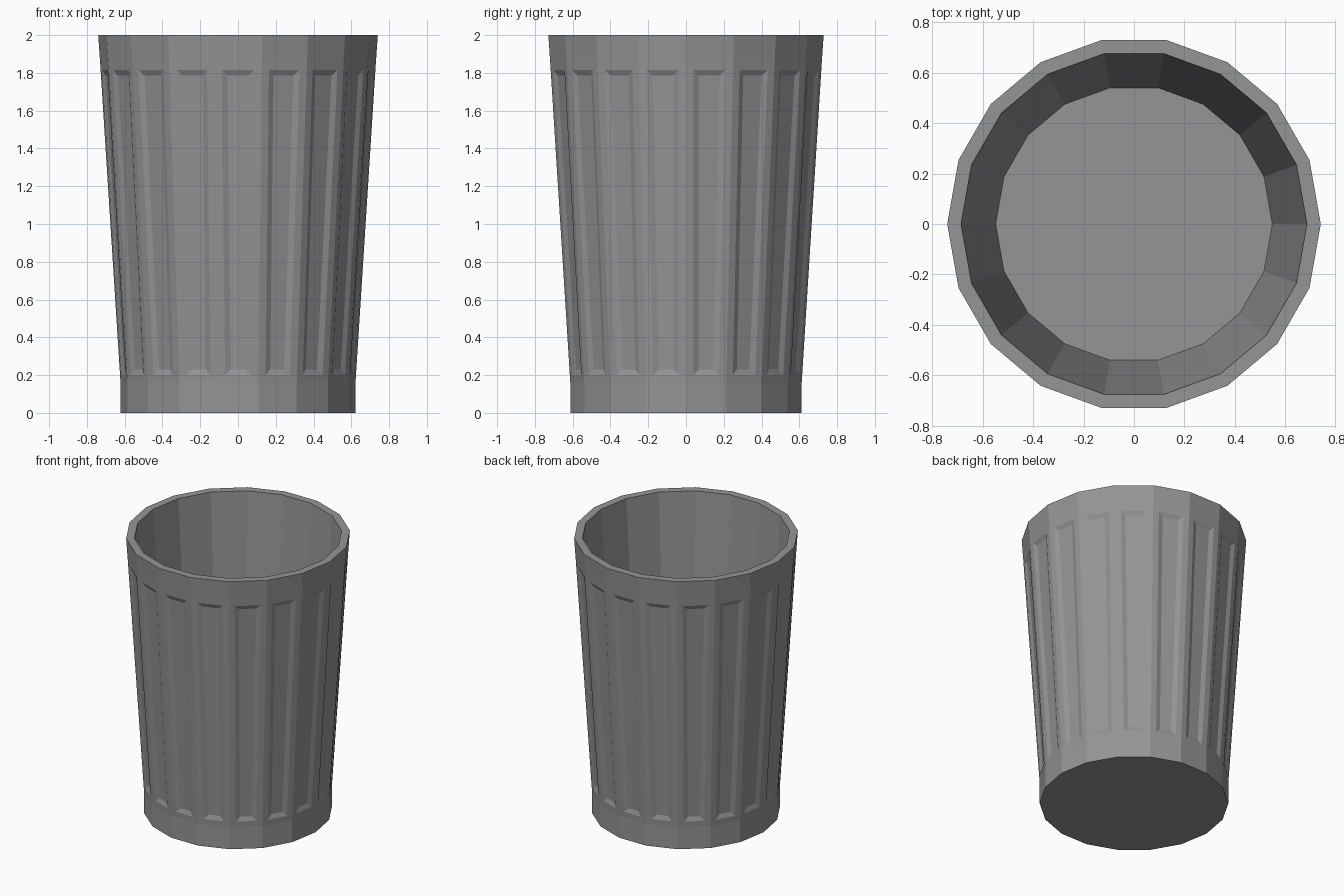
import bpy, bmesh, math

if "Cube" in bpy.data.objects:
    bpy.data.objects.remove(bpy.data.objects["Cube"])

SIDES = 18
# outer profile from base to rim, then down the inside to the floor (radius, height)
PROFILE = [(0.622, 0.0), (0.622, 0.16), (0.73, 1.855), (0.74, 2.0),
           (0.685, 2.0), (0.548, 0.13)]

bm = bmesh.new()


def ring(radius, z):
    return [bm.verts.new((radius * math.cos(2 * math.pi * i / SIDES),
                          radius * math.sin(2 * math.pi * i / SIDES), z))
            for i in range(SIDES)]


# cup walls
rings = [ring(r, z) for r, z in PROFILE]
panels = []
for k, (a, b) in enumerate(zip(rings, rings[1:])):
    for i in range(SIDES):
        j = (i + 1) % SIDES
        f = bm.faces.new((a[i], a[j], b[j], b[i]))
        if k == 1:
            panels.append(f)

# underside and inner floor
bm.faces.new(rings[0][::-1])
bm.faces.new(rings[-1])
bm.normal_update()

# shallow recessed panel with sloped sides on every outer face
bmesh.ops.inset_individual(bm, faces=panels, thickness=0.04, depth=0.0,
                           use_even_offset=True)
bmesh.ops.inset_individual(bm, faces=panels, thickness=0.03, depth=-0.012,
                           use_even_offset=True)

mesh = bpy.data.meshes.new("cup")
bm.to_mesh(mesh)
bm.free()
cup = bpy.data.objects.new("cup", mesh)
bpy.context.collection.objects.link(cup)

# dark grey finish
mat = bpy.data.materials.new("dark_grey")
mat.diffuse_color = (0.3, 0.3, 0.3, 1)
mat.use_nodes = True
mat.node_tree.nodes["Principled BSDF"].inputs["Base Color"].default_value = mat.diffuse_color
mesh.materials.append(mat)
